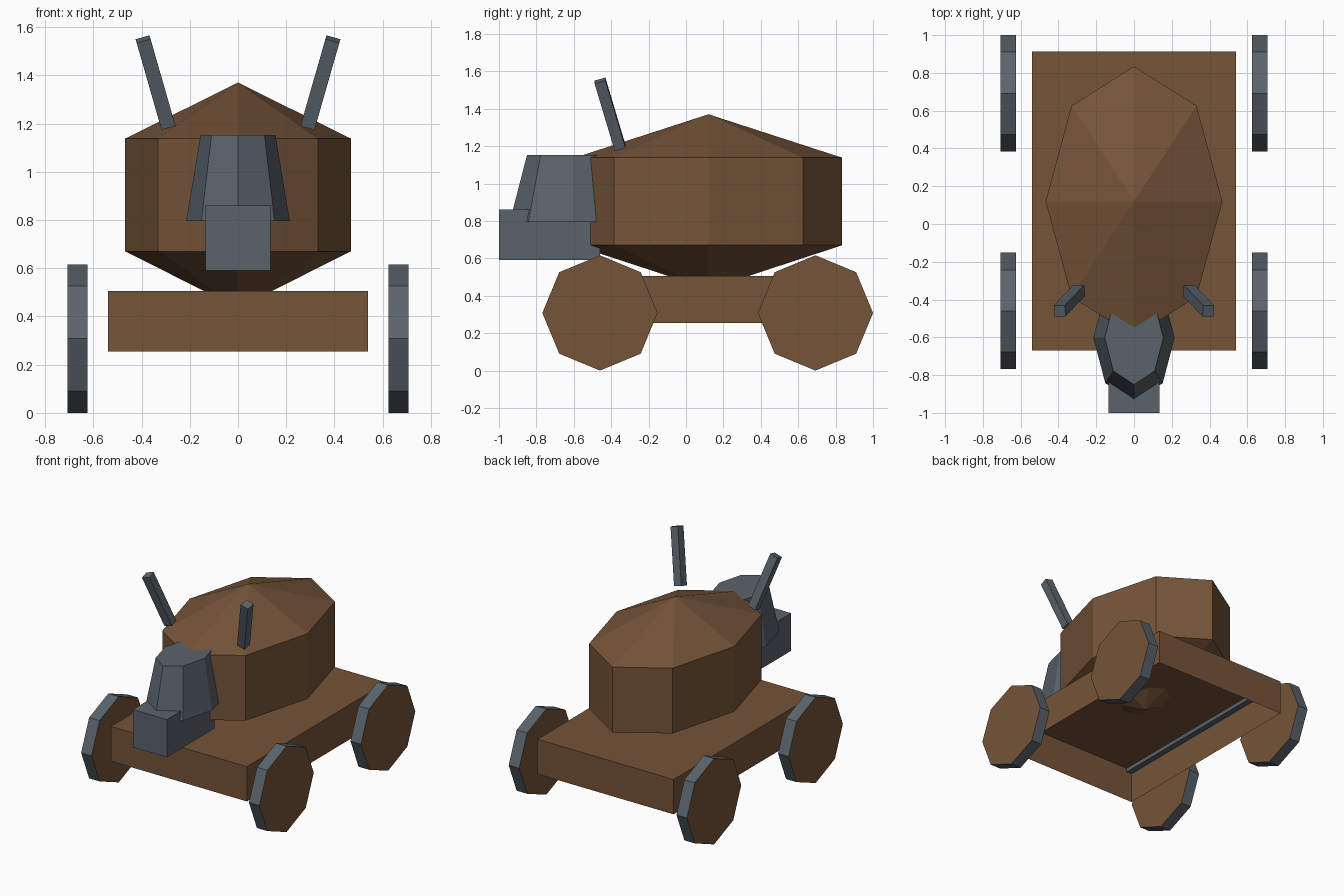
import bpy, bmesh, math
from mathutils import Matrix, Euler, Vector

if "Cube" in bpy.data.objects:
    bpy.data.objects.remove(bpy.data.objects["Cube"])


def material(name, color):
    m = bpy.data.materials.new(name)
    m.diffuse_color = (*color, 1)
    m.use_nodes = True
    m.node_tree.nodes["Principled BSDF"].inputs["Base Color"].default_value = m.diffuse_color
    return m


BROWN = material("brown wood", (0.178, 0.088, 0.040))
GREY = material("slate grey", (0.102, 0.127, 0.150))


def finish(name, bm, *mats):
    mesh = bpy.data.meshes.new(name)
    bm.to_mesh(mesh)
    bm.free()
    for m in mats:
        mesh.materials.append(m)
    ob = bpy.data.objects.new(name, mesh)
    bpy.context.collection.objects.link(ob)
    return ob


def box(name, lo, hi, mat, open_bottom=False):
    lo, hi = Vector(lo), Vector(hi)
    bm = bmesh.new()
    bmesh.ops.create_cube(bm, size=1, matrix=Matrix.Translation((lo + hi) / 2)
                          @ Matrix.Diagonal((*(hi - lo), 1)))
    if open_bottom:
        bm.normal_update()
        bmesh.ops.delete(bm, geom=[f for f in bm.faces if f.normal.z < -0.5],
                         context='FACES')
    return finish(name, bm, mat)


def loft(name, cy, rings, mat):
    """Stack of eight-sided elliptical rings (rx, ry, z); rx = 0 makes a tip."""
    bm = bmesh.new()
    loops = []
    for rx, ry, z in rings:
        if rx == 0:
            loops.append([bm.verts.new((0, cy, z))] * 8)
        else:
            loops.append([bm.verts.new((rx * math.cos(i * math.pi / 4),
                                        cy + ry * math.sin(i * math.pi / 4), z))
                          for i in range(8)])
    for a, b in zip(loops, loops[1:]):
        for i in range(8):
            j = (i + 1) % 8
            bm.faces.new(list(dict.fromkeys((a[i], a[j], b[j], b[i]))))
    if rings[0][0]:
        bm.faces.new(loops[0][::-1])
    if rings[-1][0]:
        bm.faces.new(loops[-1])
    bmesh.ops.recalc_face_normals(bm, faces=bm.faces)
    return finish(name, bm, mat)


# Cart base, open underneath
box("cart_base", (-0.54, -0.67, 0.255), (0.54, 0.912, 0.505), BROWN, open_bottom=True)

# Body with pointed top and bottom, head and snout
loft("body", 0.12, [(0, 0, 0.435), (0.468, 0.715, 0.67),
                    (0.468, 0.715, 1.138), (0, 0, 1.37)], BROWN)
loft("head", -0.602, [(0.215, 0.34, 0.795), (0.155, 0.248, 1.153)], GREY)
box("snout", (-0.135, -1.0, 0.59), (0.135, -0.46, 0.86), GREY)

for side, s in (("left", -1), ("right", 1)):
    # Horns leaning outward and forward
    bm = bmesh.new()
    rot = Euler((math.radians(16), math.radians(16 * s), 0)).to_matrix().to_4x4()
    bmesh.ops.create_cube(bm, size=1, matrix=Matrix.Translation((0.342 * s, -0.406, 1.37))
                          @ rot @ Matrix.Diagonal((0.06, 0.06, 0.39, 1)))
    finish(side + "_horn", bm, GREY)

    # Rails under the cart top
    xs = sorted((0.495 * s, 0.538 * s))
    box(side + "_rail", (xs[0], -0.667, 0.475), (xs[1], 0.908, 0.503), GREY)

    # Wheels: grey tread, brown sides
    for end, y in (("front", -0.46), ("back", 0.692)):
        bm = bmesh.new()
        bmesh.ops.create_cone(bm, cap_ends=True, segments=8, radius1=0.308, radius2=0.308,
                              depth=0.083,
                              matrix=Matrix.Translation((0.666 * s, y, 0.308))
                              @ Matrix.Rotation(math.pi / 2, 4, 'Y'))
        bm.normal_update()
        for f in bm.faces:
            f.material_index = 0 if abs(f.normal.x) > 0.5 else 1
        finish(f"{end}_{side}_wheel", bm, BROWN, GREY)
